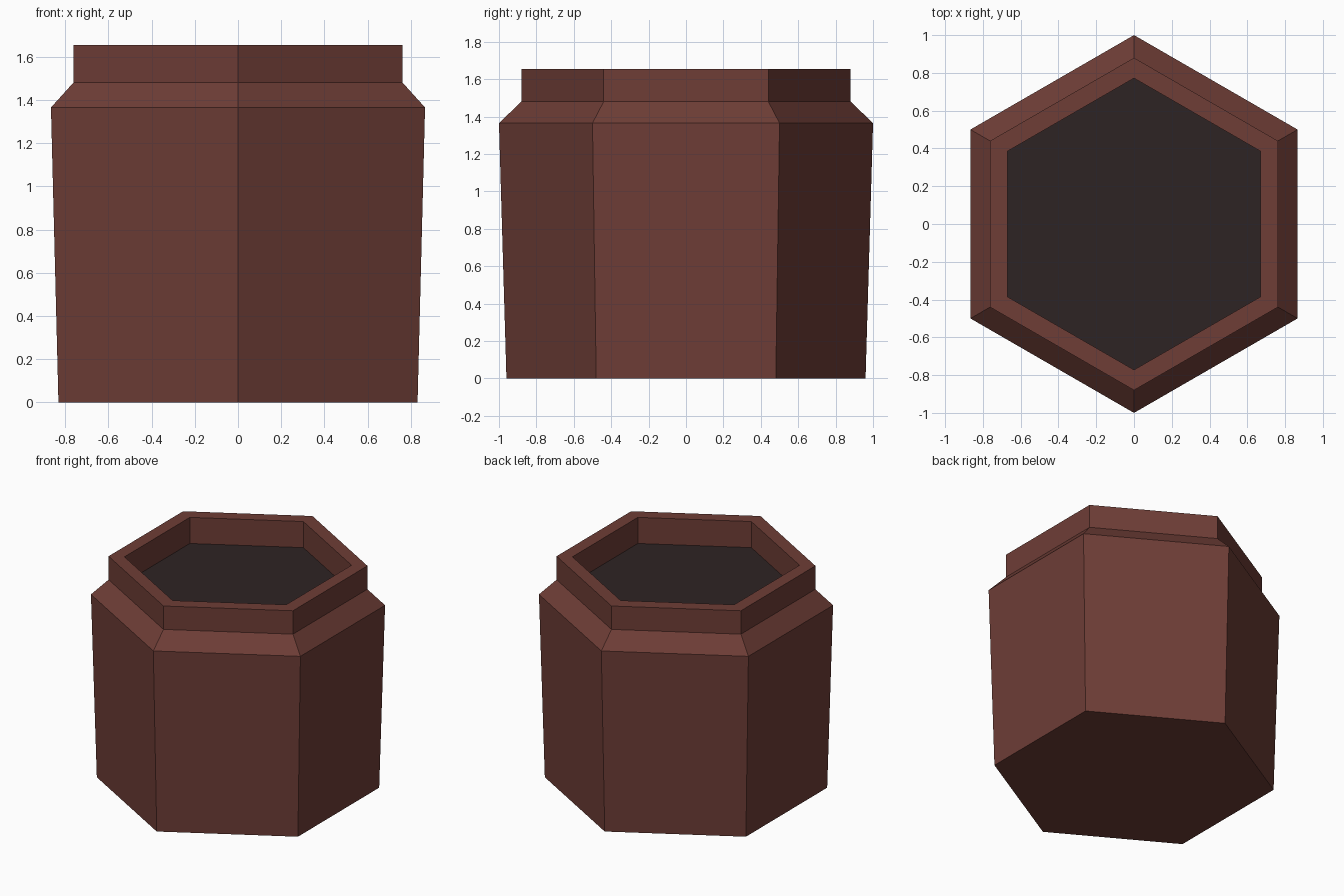
import bpy, bmesh
from math import sin, cos, pi

cube = bpy.data.objects.get("Cube")
if cube:
    bpy.data.objects.remove(cube, do_unlink=True)


def material(name, rgb):
    mat = bpy.data.materials.new(name)
    mat.use_nodes = True
    mat.diffuse_color = (*rgb, 1)
    mat.node_tree.nodes["Principled BSDF"].inputs["Base Color"].default_value = (*rgb, 1)
    return mat


def hex_shell(name, profile, mat, cap_first=False, cap_last=False):
    """Sweep a (radius, height) profile around six corners, points facing front and back."""
    bm = bmesh.new()
    rings = [[bm.verts.new((r * sin(k * pi / 3), -r * cos(k * pi / 3), z)) for k in range(6)]
             for r, z in profile]
    for low, high in zip(rings, rings[1:]):
        for k in range(6):
            n = (k + 1) % 6
            bm.faces.new((low[k], low[n], high[n], high[k]))
    if cap_first:
        bm.faces.new(rings[0][::-1])
    if cap_last:
        bm.faces.new(rings[-1])
    mesh = bpy.data.meshes.new(name)
    bm.to_mesh(mesh)
    bm.free()
    mesh.materials.append(mat)
    obj = bpy.data.objects.new(name, mesh)
    bpy.context.collection.objects.link(obj)
    return obj


clay = material("brown clay", (0.156, 0.047, 0.037))
soil = material("dark filling", (0.027, 0.017, 0.017))

FLOOR = 1.46
# Tapered body, sloped shoulder, collar, rim and inner wall
hex_shell("pot_body", [(0.96, 0), (1.0, 1.365), (0.88, 1.48), (0.88, 1.655),
                       (0.772, 1.655), (0.772, FLOOR)], clay, cap_first=True)
# Flat filling inside the collar
hex_shell("pot_filling", [(0.772, FLOOR)], soil, cap_last=True)
